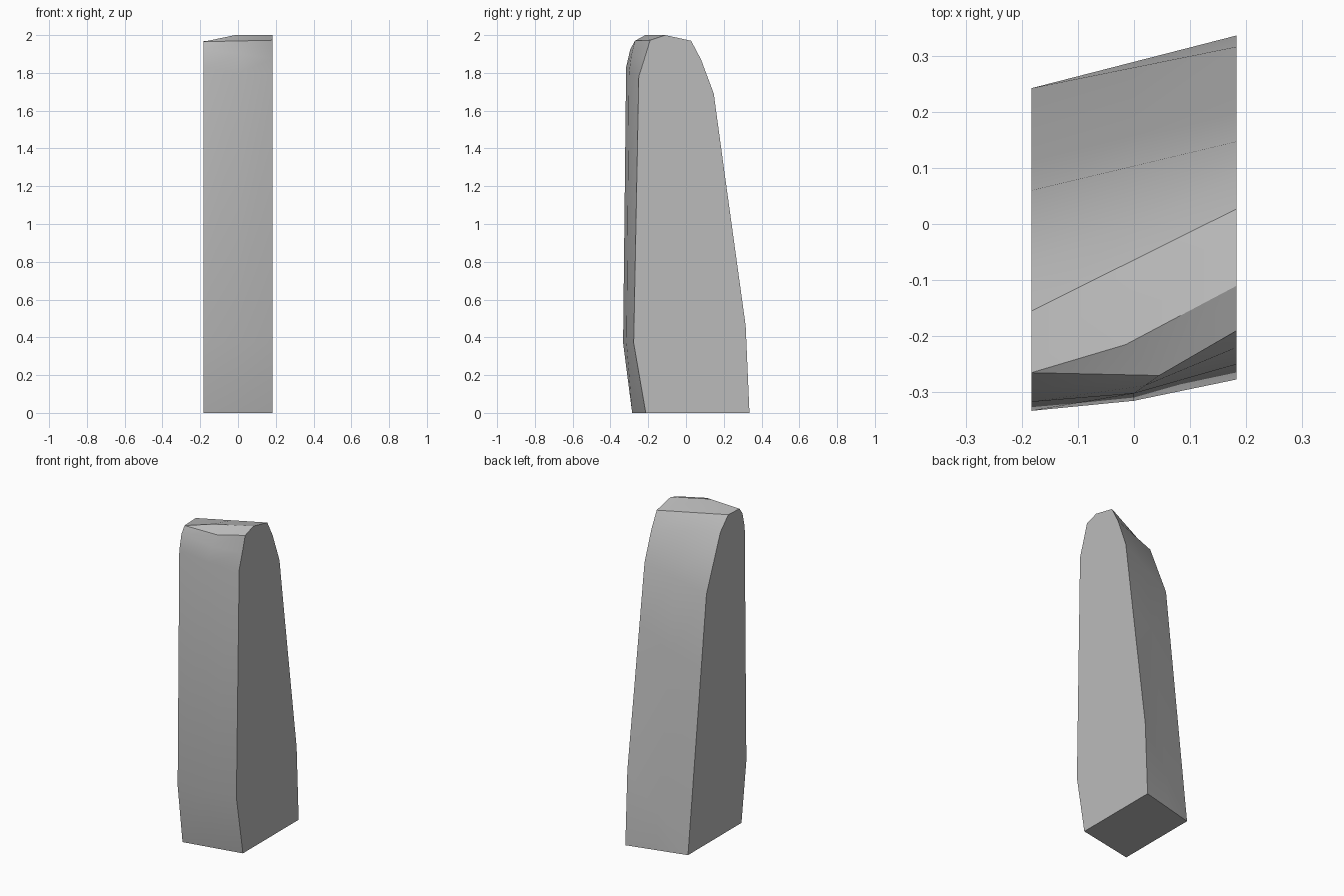
import bpy
import bmesh
import math

cube = bpy.data.objects.get("Cube")
if cube:
    bpy.data.objects.remove(cube, do_unlink=True)

HALF_WIDTH = 0.183


def make_material(name, colour):
    mat = bpy.data.materials.new(name)
    mat.use_nodes = True
    mat.diffuse_color = colour
    mat.node_tree.nodes["Principled BSDF"].inputs["Base Color"].default_value = colour
    return mat


# Side outlines as (y, z): up the front, over the top, down the back
right_outline = [(-.285, 0), (-.333, .37), (-.317, 1.83), (-.295, 1.925),
                 (-.265, 1.965), (-.265, 1.965), (-.155, 1.97), (-.077, 1.89),
                 (.06, 1.556), (.113, 1.1), (.242, 0), (.242, 0)]
left_outline = [(-.213, 0), (-.277, .37), (-.25, 1.78), (-.22, 1.875),
                (-.19, 1.973), (-.11, 2), (.027, 1.97), (.08, 1.87),
                (.147, 1.69), (.2, 1.3), (.316, .46), (.336, 0)]

# Middle outline is the average, except for the bulging front and crown
middle_outline = [(0, (a[0] + b[0]) / 2, (a[1] + b[1]) / 2)
                  for a, b in zip(right_outline, left_outline)]
middle_outline[1] = (0, -.315, .37)
middle_outline[2] = (0, -.302, 1.8)
middle_outline[3] = (.02, -.288, 1.9)
middle_outline[4] = (.045, -.27, 1.97)
middle_outline[5] = (-.015, -.215, 2)


def build_slab(name, sections, material):
    bm = bmesh.new()
    rings = [[bm.verts.new(p) for p in section] for section in sections]
    # Wrapped surface between neighbouring outlines, closed underneath
    for a, b in zip(rings, rings[1:]):
        for i in range(len(a)):
            j = (i + 1) % len(a)
            bm.faces.new((a[i], b[i], b[j], a[j]))
    # Flat side caps
    bm.faces.new(rings[0])
    bm.faces.new(rings[-1])
    bmesh.ops.remove_doubles(bm, verts=bm.verts[:], dist=0.0005)
    bmesh.ops.recalc_face_normals(bm, faces=bm.faces[:])
    mesh = bpy.data.meshes.new(name)
    bm.to_mesh(mesh)
    bm.free()
    mesh.materials.append(material)
    obj = bpy.data.objects.new(name, mesh)
    bpy.context.collection.objects.link(obj)
    bpy.context.view_layer.objects.active = obj
    obj.select_set(True)
    bpy.ops.object.shade_smooth_by_angle(angle=math.radians(30))
    return obj


stone_grey = make_material("stone grey", (0.5, 0.5, 0.5, 1))
build_slab("standing_slab",
           [[(-HALF_WIDTH, y, z) for y, z in right_outline],
            middle_outline,
            [(HALF_WIDTH, y, z) for y, z in left_outline]],
           stone_grey)
